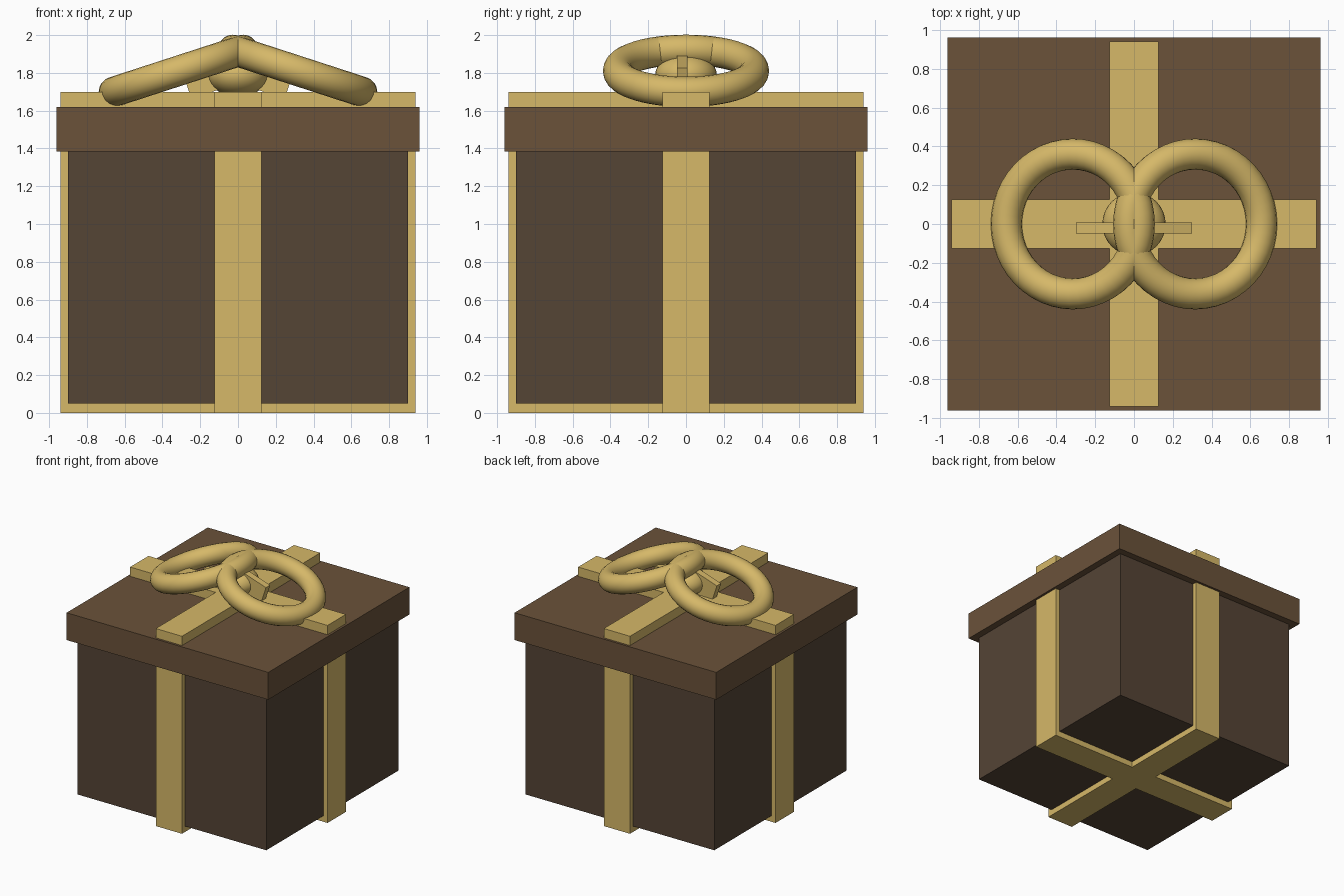
import bpy
from math import radians, sin, cos

if "Cube" in bpy.data.objects:
    bpy.data.objects.remove(bpy.data.objects["Cube"])


def material(name, rgb):
    m = bpy.data.materials.new(name)
    m.diffuse_color = (*rgb, 1)
    m.use_nodes = True
    m.node_tree.nodes["Principled BSDF"].inputs["Base Color"].default_value = m.diffuse_color
    return m


dark = material("dark_brown", (0.09, 0.058, 0.036))
brown = material("brown", (0.145, 0.085, 0.042))
gold = material("gold", (0.67, 0.48, 0.14))


def finish(name, mat):
    ob = bpy.context.object
    ob.name = name
    ob.data.materials.append(mat)
    return ob


def box(name, size, loc, mat, tilt=0):
    bpy.ops.mesh.primitive_cube_add(size=1, location=loc, rotation=(0, tilt, 0))
    ob = finish(name, mat)
    ob.scale = size
    return ob


# Box body and overhanging lid
box("box_body", (1.8, 1.8, 1.40), (0, 0, 0.75), dark)
box("lid", (1.92, 1.92, 0.235), (0, 0, 1.5025), brown)

# Crossing ribbons wrapped around the whole box
box("ribbon_across", (1.88, 0.25, 1.70), (0, 0, 0.85), gold)
box("ribbon_front_back", (0.25, 1.88, 1.70), (0, 0, 0.85), gold)

# Bow knot: squashed sphere
bpy.ops.mesh.primitive_uv_sphere_add(segments=32, ring_count=16, radius=1, location=(0, 0, 1.79))
knot = finish("bow_knot", gold)
knot.scale = (0.163, 0.163, 0.115)
bpy.ops.object.shade_smooth_by_angle()

tilt = radians(18)
length, height = 0.24, 0.17
for side, label in ((1, "right"), (-1, "left")):
    # Drooping bow loop
    bpy.ops.mesh.primitive_torus_add(
        major_radius=0.36, minor_radius=0.08, major_segments=48, minor_segments=20,
        location=(side * 0.315, 0, 1.811), rotation=(0, side * tilt, 0))
    finish("bow_loop_" + label, gold)
    bpy.ops.object.shade_smooth_by_angle()
    # Short ribbon tail, placed by its outer top corner at (0.30, 1.825)
    cx = 0.30 - cos(tilt) * length / 2 - sin(tilt) * height / 2
    cz = 1.825 + sin(tilt) * length / 2 - cos(tilt) * height / 2
    box("bow_tail_" + label, (length, 0.057, height), (side * cx, -0.02, cz), gold, side * tilt)
